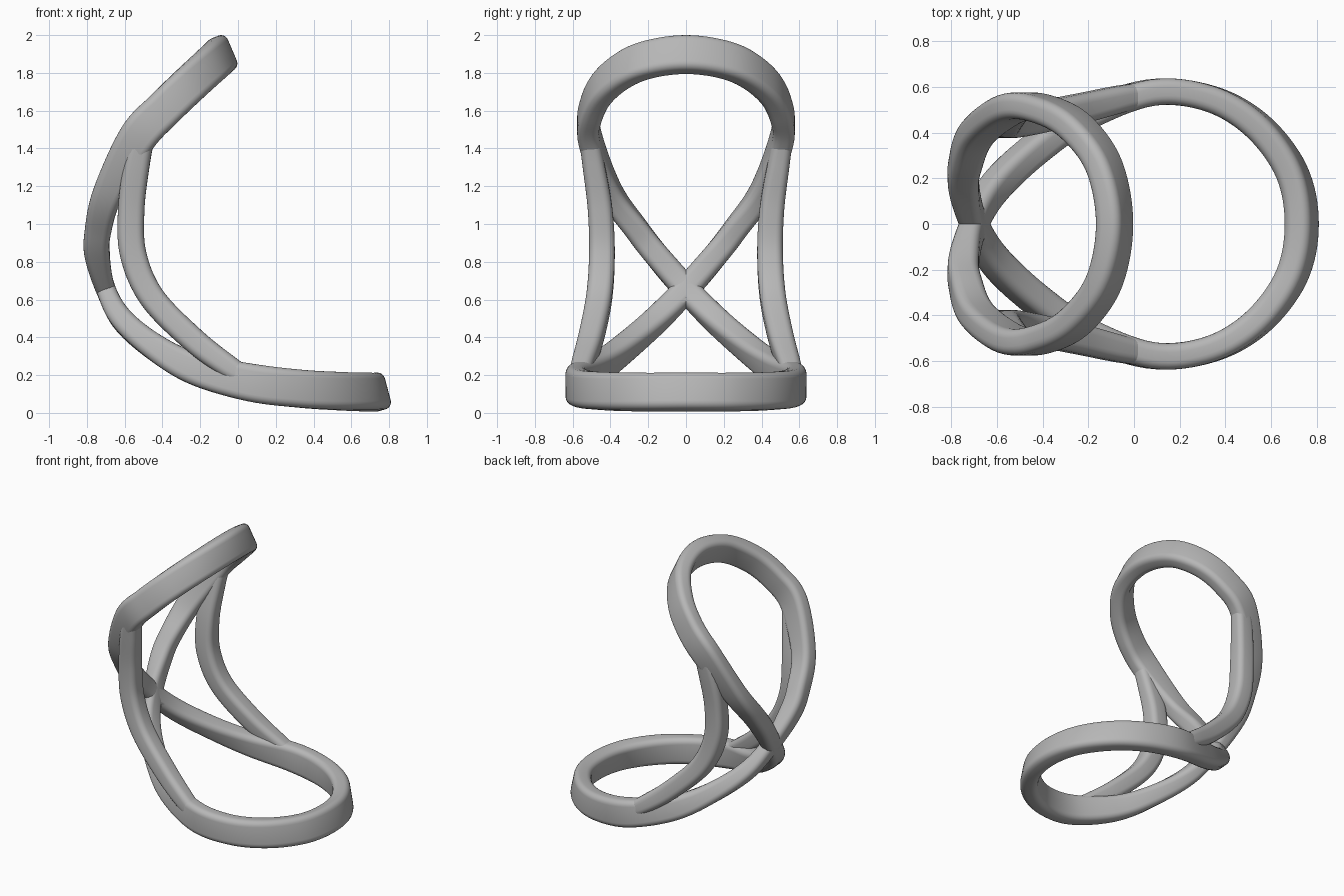
import bpy
import bmesh
from math import cos, sin, radians, pi
from mathutils import Vector

default = bpy.data.objects.get("Cube")
if default:
    bpy.data.objects.remove(default, do_unlink=True)

grey = bpy.data.materials.new("grey")
grey.use_nodes = True
grey.diffuse_color = (0.47, 0.47, 0.47, 1)
grey.node_tree.nodes["Principled BSDF"].inputs["Base Color"].default_value = grey.diffuse_color


def resample(keys, steps):
    """Smooth spline through the key rows, all channels at once."""
    rows = []
    last = len(keys) - 1
    for i in range(last):
        a, b, c, d = (keys[max(i - 1, 0)], keys[i], keys[i + 1], keys[min(i + 2, last)])
        for s in range(steps):
            t = s / steps
            rows.append([q + t / 2 * (r - p + t * (2 * p - 5 * q + 4 * r - u
                         + t * (3 * (q - r) + u - p)))
                         for p, q, r, u in zip(a, b, c, d)])
    return rows + [list(keys[-1])]


def section(depth, width, radius, segments=5):
    """Rounded rectangle as (depth, width) offsets."""
    points = []
    for corner, (su, sv) in enumerate([(1, 1), (-1, 1), (-1, -1), (1, -1)]):
        for k in range(segments + 1):
            angle = (corner + k / segments) * pi / 2
            points.append((su * (depth - radius) + radius * cos(angle),
                           sv * (width - radius) + radius * sin(angle)))
    return points


def sweep(name, rows, radius, capped):
    """Sweep a rounded bar along rows of x, y, z, lean, half depth, half width."""
    bm = bmesh.new()
    rings = []
    for i, (x, y, z, lean, depth, width) in enumerate(rows):
        before = Vector(rows[max(i - 1, 0)][:3])
        after = Vector(rows[min(i + 1, len(rows) - 1)][:3])
        tangent = (after - before).normalized()
        if not capped and i in (0, len(rows) - 1):
            tangent = Vector((0, 1 if tangent.y > 0 else -1, 0))
        inward = Vector((cos(radians(lean)), 0, sin(radians(lean))))
        inward = (inward - tangent * inward.dot(tangent)).normalized()
        across = tangent.cross(inward)
        rings.append([bm.verts.new(Vector((x, y, z)) + inward * u + across * v)
                      for u, v in section(depth, width, radius)])
    for a, b in zip(rings, rings[1:]):
        for k in range(len(a)):
            n = (k + 1) % len(a)
            bm.faces.new((a[k], a[n], b[n], b[k]))
    if capped:
        bm.faces.new(rings[0])
        bm.faces.new(rings[-1])
    bmesh.ops.recalc_face_normals(bm, faces=bm.faces)
    mesh = bpy.data.meshes.new(name)
    bm.to_mesh(mesh)
    bm.free()
    mesh.materials.append(grey)
    obj = bpy.data.objects.new(name, mesh)
    bpy.context.collection.objects.link(obj)
    mirror = obj.modifiers.new("mirror", "MIRROR")
    mirror.use_axis = (False, True, False)
    mirror.merge_threshold = 0.001
    bpy.ops.object.select_all(action="DESELECT")
    obj.select_set(True)
    bpy.context.view_layer.objects.active = obj
    bpy.ops.object.shade_smooth_by_angle(angle=radians(40))
    return obj


# Base loop on one side, from the front tip back to the crossing
base_half = [
    (.735, 0, .11, 105, .1, .06),
    (.69, -.23, .11, 103, .1, .06),
    (.54, -.43, .115, 99, .1, .06),
    (.33, -.55, .128, 93, .1, .058),
    (.07, -.575, .16, 82, .1, .058),
    (-.22, -.47, .23, 66, .085, .06),
    (-.43, -.33, .34, 50, .07, .065),
    (-.61, -.16, .49, 33, .06, .068),
]
# Upper loop on the other side, from the crossing up to the top tip
upper_half = [
    (-.7, 0, .655, 17, .052, .068),
    (-.745, .16, .84, 0, .066, .066),
    (-.74, .26, .97, -10, .07, .064),
    (-.685, .4, 1.17, -27, .08, .06),
    (-.53, .51, 1.46, -43, .1, .058),
    (-.39, .5, 1.61, -50, .1, .058),
    (-.25, .42, 1.745, -56, .1, .058),
    (-.13, .25, 1.855, -63, .1, .058),
    (-.085, 0, 1.897, -67, .1, .06),
]
# Phantom rows past the tips keep the mirrored joints smooth
path = base_half + upper_half
flip = lambda row: (row[0], -row[1]) + tuple(row[2:])
STEPS = 8
rows = resample([flip(path[1])] + path + [flip(path[-2])], STEPS)[STEPS:-STEPS]
sweep("crossed_double_loop", rows, 0.04, False)

# Side struts joining the two loops
strut = [
    (-.5, .515, 1.47, -30, .06, .052),
    (-.535, .49, 1.32, -18, .068, .058),
    (-.565, .455, 1.08, -5, .07, .065),
    (-.555, .445, .84, 10, .07, .068),
    (-.455, .46, .61, 33, .068, .068),
    (-.24, .505, .39, 50, .066, .065),
    (-.05, .55, .245, 55, .06, .058),
    (.08, .572, .165, 60, .05, .05),
]
sweep("side_struts", resample(strut, STEPS), 0.04, True)
